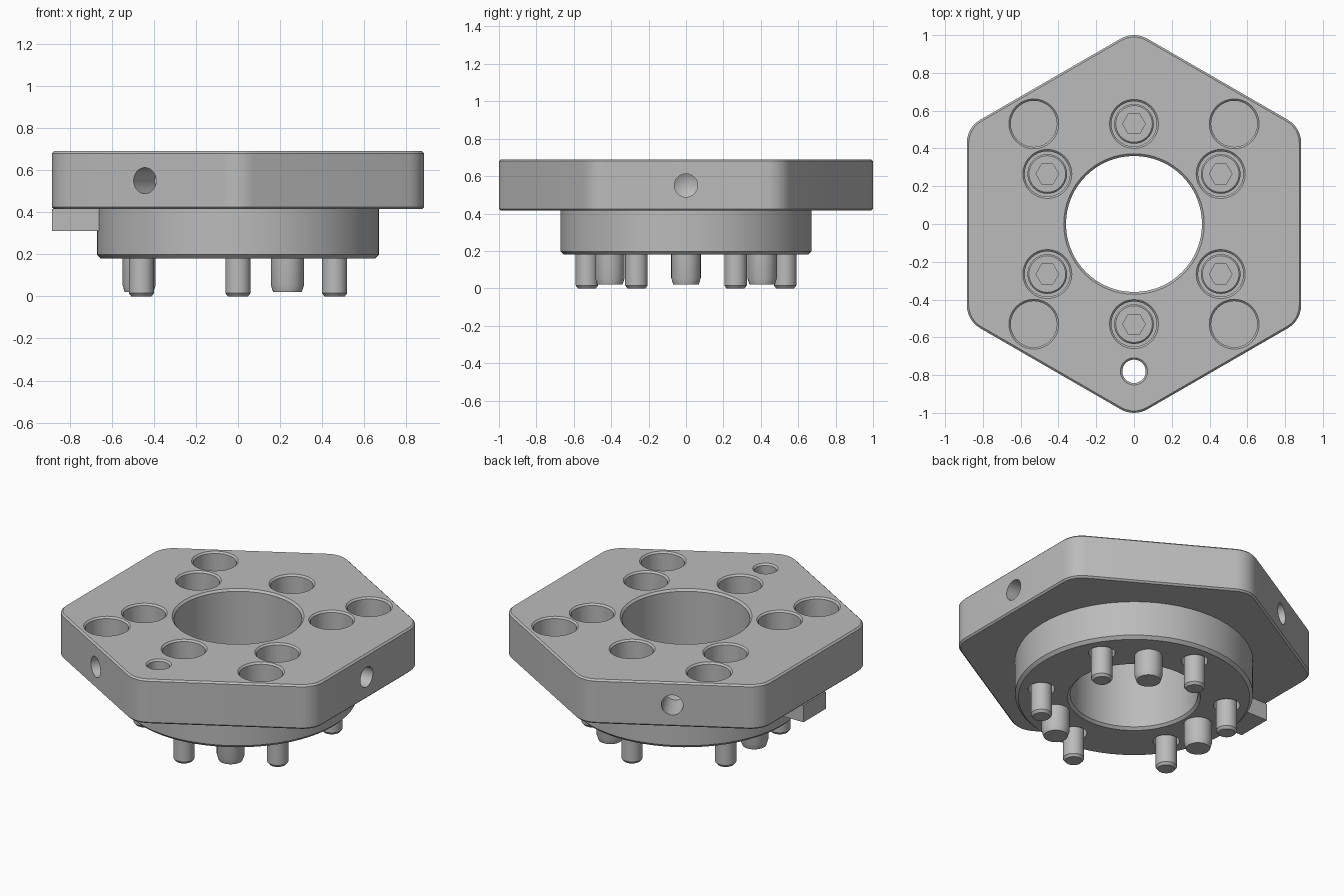
import bpy, bmesh
from math import radians, cos, sin, tau
from mathutils import Matrix, Vector

if "Cube" in bpy.data.objects:
    bpy.data.objects.remove(bpy.data.objects["Cube"])

PLATE_LOW, PLATE_TOP, BOSS_LOW = 0.415, 0.69, 0.18
APOTHEM, BORE = 0.885, 0.36

steel = bpy.data.materials.new("grey_steel")
steel.use_nodes = True
steel.diffuse_color = (0.5, 0.5, 0.5, 1)
steel.node_tree.nodes["Principled BSDF"].inputs["Base Color"].default_value = (0.5, 0.5, 0.5, 1)


def finish(name, bm):
    bmesh.ops.recalc_face_normals(bm, faces=bm.faces)
    mesh = bpy.data.meshes.new(name)
    bm.to_mesh(mesh)
    bm.free()
    mesh.materials.append(steel)
    obj = bpy.data.objects.new(name, mesh)
    bpy.context.collection.objects.link(obj)
    return obj


def lathe(name, profile, places=(Matrix(),), segs=48, ring=False):
    """Turn an (r, z) profile about z, once at every placement matrix."""
    bm = bmesh.new()
    for place in places:
        verts = [bm.verts.new((r, 0, z)) for r, z in profile]
        edges = [bm.edges.new(pair) for pair in zip(verts, verts[1:])]
        if ring:
            edges.append(bm.edges.new((verts[-1], verts[0])))
        old = set(bm.verts) - set(verts)
        bmesh.ops.spin(bm, geom=verts + edges, axis=(0, 0, 1), cent=(0, 0, 0),
                       angle=tau, steps=segs)
        new = [v for v in bm.verts if v not in old]
        bmesh.ops.remove_doubles(bm, verts=new, dist=0.0001)
        new = [v for v in bm.verts if v not in old]
        bmesh.ops.transform(bm, matrix=place, verts=new)
    return finish(name, bm)


def cut(target, *cutters):
    bpy.context.view_layer.objects.active = target
    for cutter in cutters:
        mod = target.modifiers.new("cut", "BOOLEAN")
        mod.operation, mod.solver, mod.object = "DIFFERENCE", "EXACT", cutter
        bpy.ops.object.modifier_apply(modifier=mod.name)


def polar(radius, degrees, z=0):
    a = radians(degrees)
    return Matrix.Translation((radius * cos(a), radius * sin(a), z))


# Hexagonal plate with rounded corners and chamfered rims
def hexagon(bm, corner, z):
    pts = []
    for k in range(6):
        mid = 30 + 60 * k
        centre = polar(0.858, mid, z).translation
        pts += [bm.verts.new(centre + polar(corner, mid + step).translation)
                for step in range(-30, 31, 10)]
    return pts


bm = bmesh.new()
layers = [hexagon(bm, c, z) for c, z in ((0.132, PLATE_LOW), (0.142, PLATE_LOW + 0.01),
                                         (0.142, PLATE_TOP - 0.01), (0.132, PLATE_TOP))]
bm.faces.new(layers[0])
bm.faces.new(layers[-1])
for low, high in zip(layers, layers[1:]):
    for i in range(len(low)):
        j = (i + 1) % len(low)
        bm.faces.new((low[i], low[j], high[j], high[i]))
plate = finish("hexagonal_plate", bm)

# Round boss below the plate
boss = lathe("round_boss", [(BORE, PLATE_LOW), (0.67, PLATE_LOW), (0.67, BOSS_LOW + 0.018),
                            (0.652, BOSS_LOW), (BORE + 0.015, BOSS_LOW), (BORE, BOSS_LOW + 0.015)],
             segs=64, ring=True)


# Cutters: each hole opens with a small chamfer at the top of the plate
def hole_profile(radius, bottom, lip=0.01):
    return [(0, PLATE_TOP + 0.01), (radius + lip + 0.01, PLATE_TOP + 0.01),
            (radius, PLATE_TOP - lip), (radius, bottom), (0, bottom)]


screw_spots = [polar(0.53, 30 + 60 * k) for k in range(6)]
counterbore = hole_profile(0.12, 0.46)[:-1] + [(0.075, 0.46), (0.075, 0.1), (0, 0.1)]
screw_cutter = lathe("screw_hole_cutter", counterbore, screw_spots, 32)
bore_cutter = lathe("bore_cutter", hole_profile(BORE, 0.3, 0.012), segs=64)
blind_cutter = lathe("blind_hole_cutter", hole_profile(0.122, 0.49),
                     [polar(0.75, 45 + 90 * k) for k in range(4)], 32)
pin_hole_cutter = lathe("through_hole_cutter", hole_profile(0.062, 0.3), [polar(0.78, -90)], 32)
drill_spots = [Matrix.Rotation(radians(a), 4, "Z") @ Matrix.Translation((APOTHEM, 0, 0.55))
               @ Matrix.Rotation(radians(90), 4, "Y") for a in (0, 120, 240)]
drill_cutter = lathe("side_drill_cutter", [(0, 0.05), (0.062, 0.05), (0.062, -0.2), (0, -0.235)],
                     drill_spots, 32)
cut(plate, bore_cutter, screw_cutter, blind_cutter, pin_hole_cutter, drill_cutter)
cut(boss, screw_cutter)

# Locating tab under the right edge
bm = bmesh.new()
bmesh.ops.create_cube(bm, size=1)
bmesh.ops.scale(bm, vec=Vector((0.265, 0.22, 0.105)), verts=bm.verts)
bmesh.ops.translate(bm, vec=Vector((-0.7525, 0, 0.3625)), verts=bm.verts)
tab = finish("locating_tab", bm)

# Socket head screws
socket_cutter = lathe("socket_cutter", [(0, 0.62), (0.06, 0.62), (0.06, 0.53), (0, 0.53)], segs=6)
screw = lathe("screw_1", [(0, 0.585), (0.097, 0.585), (0.105, 0.577), (0.105, 0.46), (0.06, 0.46),
                          (0.06, 0.015), (0.048, 0), (0, 0)], segs=32)
cut(screw, socket_cutter)
screws = [screw]
for k in range(1, 6):
    twin = bpy.data.objects.new(f"screw_{k + 1}", screw.data)
    bpy.context.collection.objects.link(twin)
    screws.append(twin)
for obj, spot in zip(screws, screw_spots):
    obj.matrix_world = spot

# Dowel pins with tapered tips
dowels = [lathe(f"dowel_pin_{k + 1}", [(0, 0.25), (0.079, 0.25), (0.079, 0.055), (0.068, 0.02), (0, 0.02)],
                [polar(0.47, 60 + 120 * k)], 32) for k in range(3)]

# Remove the cutters, then shade curved walls smooth
for obj in (screw_cutter, bore_cutter, blind_cutter, pin_hole_cutter, drill_cutter, socket_cutter):
    bpy.data.objects.remove(obj)
bpy.ops.object.select_all(action="DESELECT")
for obj in [plate, boss, tab, screw] + dowels:
    obj.select_set(True)
bpy.context.view_layer.objects.active = plate
bpy.ops.object.shade_smooth_by_angle(angle=radians(25))
